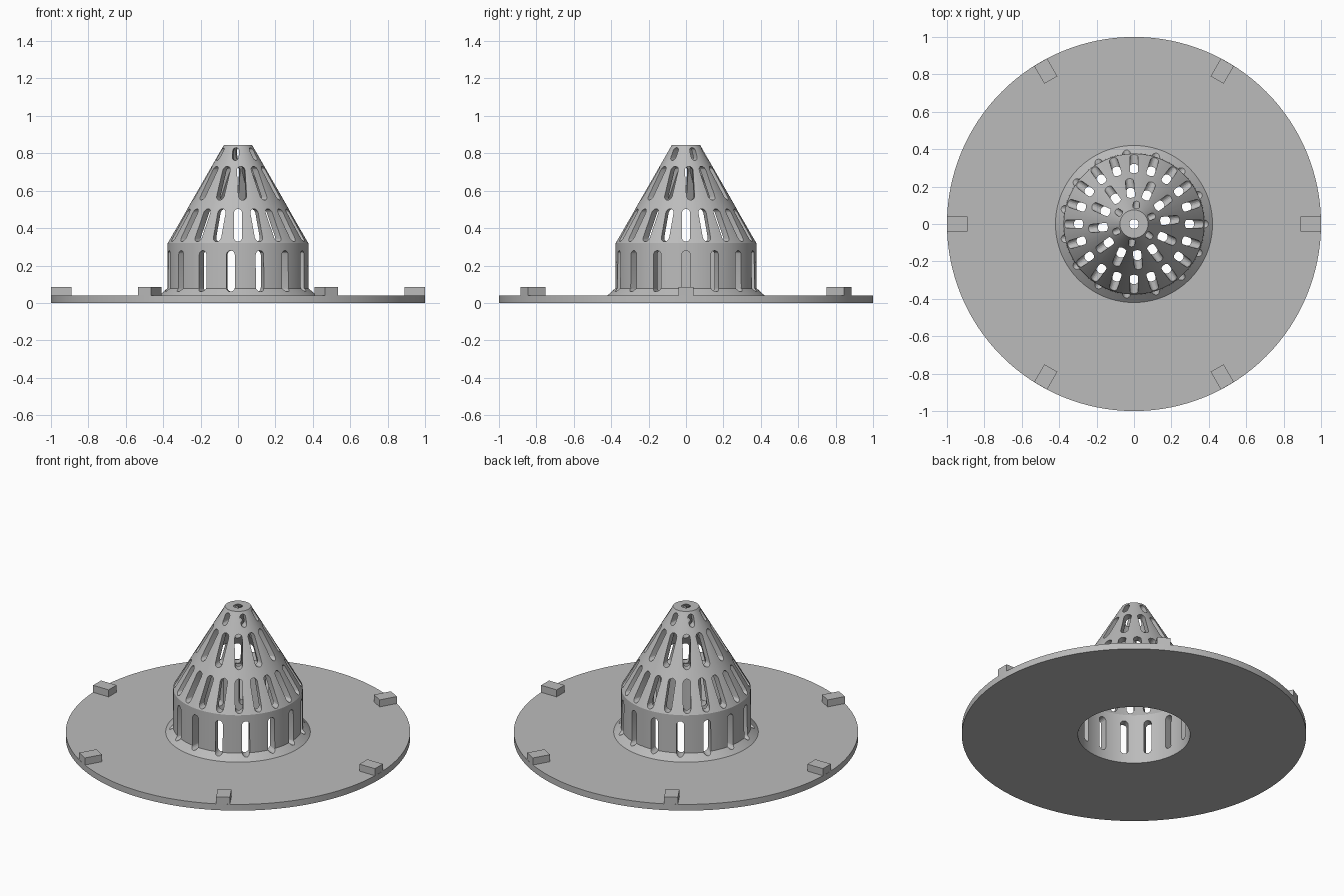
import bpy, bmesh
from math import sin, cos, pi, radians
from mathutils import Matrix, Vector

cube = bpy.data.objects.get("Cube")
if cube:
    bpy.data.objects.remove(cube, do_unlink=True)

grey = bpy.data.materials.new("plain grey")
grey.use_nodes = True
COLOUR = (0.5, 0.5, 0.5, 1)
grey.diffuse_color = COLOUR
grey.node_tree.nodes["Principled BSDF"].inputs["Base Color"].default_value = COLOUR


def finish(bm, name):
    bmesh.ops.recalc_face_normals(bm, faces=bm.faces)
    mesh = bpy.data.meshes.new(name)
    bm.to_mesh(mesh)
    bm.free()
    mesh.materials.append(grey)
    obj = bpy.data.objects.new(name, mesh)
    bpy.context.collection.objects.link(obj)
    return obj


def activate(obj):
    bpy.ops.object.select_all(action='DESELECT')
    obj.select_set(True)
    bpy.context.view_layer.objects.active = obj


def smooth(obj):
    activate(obj)
    bpy.ops.object.shade_smooth_by_angle(angle=radians(20))


def lathe(name, profile, steps=128):
    """Spin a closed (radius, height) outline about the z axis."""
    bm = bmesh.new()
    verts = [bm.verts.new((r, 0, z)) for r, z in profile]
    edges = [bm.edges.new((v, verts[i - 1])) for i, v in enumerate(verts)]
    bmesh.ops.spin(bm, geom=verts + edges, cent=(0, 0, 0), axis=(0, 0, 1),
                   angle=2 * pi, steps=steps)
    bmesh.ops.remove_doubles(bm, verts=bm.verts, dist=1e-5)
    return finish(bm, name)


def add_slots(bm, count, start, low, high, width, inner):
    """Ring of round-ended radial prisms."""
    rad, arc = width / 2, 8
    outline = []
    for centre, base in ((high - rad, 0), (low + rad, pi)):
        for i in range(arc + 1):
            a = base + pi * i / arc
            outline.append((rad * cos(a), centre + rad * sin(a)))
    for k in range(count):
        turn = Matrix.Rotation(radians(start) + 2 * pi * k / count, 3, 'Z')
        face = bm.faces.new([bm.verts.new(turn @ Vector((inner, t, z)))
                             for t, z in outline])
        ext = bmesh.ops.extrude_face_region(bm, geom=[face], use_keep_orig=True)
        moved = [g for g in ext["geom"] if isinstance(g, bmesh.types.BMVert)]
        bmesh.ops.translate(bm, verts=moved, vec=turn @ Vector((0.46 - inner, 0, 0)))


# Flat ring flange
BORE, PLATE = 0.326, 0.04
flange = lathe("flange", [(BORE, 0), (1, 0), (1, PLATE), (BORE, PLATE)])
smooth(flange)

# Hollow strainer: sloped foot, straight wall, cone and open tip
strainer = lathe("strainer", [
    (BORE, PLATE), (0.42, PLATE), (0.378, 0.078), (0.376, 0.32),
    (0.075, 0.845), (0.025, 0.845), (BORE, 0.32)])

# Four rows of slots: count, start angle, low, high, width, inner radius
bm = bmesh.new()
for row in ((15, 0, 0.06, 0.28, 0.045, 0.26),
            (20, 0, 0.328, 0.503, 0.044, 0.18),
            (12, 6, 0.55, 0.73, 0.044, 0.09),
            (6, 23, 0.762, 0.83, 0.034, 0.032)):
    add_slots(bm, *row)
cutter = finish(bm, "slot_cutter")
cutter.hide_render = True

activate(strainer)
cut = strainer.modifiers.new("slots", 'BOOLEAN')
cut.operation = 'DIFFERENCE'
cut.solver = 'EXACT'
cut.object = cutter
bpy.ops.object.modifier_apply(modifier=cut.name)
bpy.data.objects.remove(cutter, do_unlink=True)
smooth(strainer)

# Six stub blocks around the rim
for k in range(6):
    bm = bmesh.new()
    bmesh.ops.create_cube(bm, size=1)
    bmesh.ops.scale(bm, verts=bm.verts, vec=(0.11, 0.08, 0.045))
    bmesh.ops.translate(bm, verts=bm.verts, vec=(0.944, 0, PLATE + 0.0225))
    bmesh.ops.rotate(bm, verts=bm.verts, cent=(0, 0, 0),
                     matrix=Matrix.Rotation(k * pi / 3, 3, 'Z'))
    finish(bm, f"rim_block_{k + 1}")
